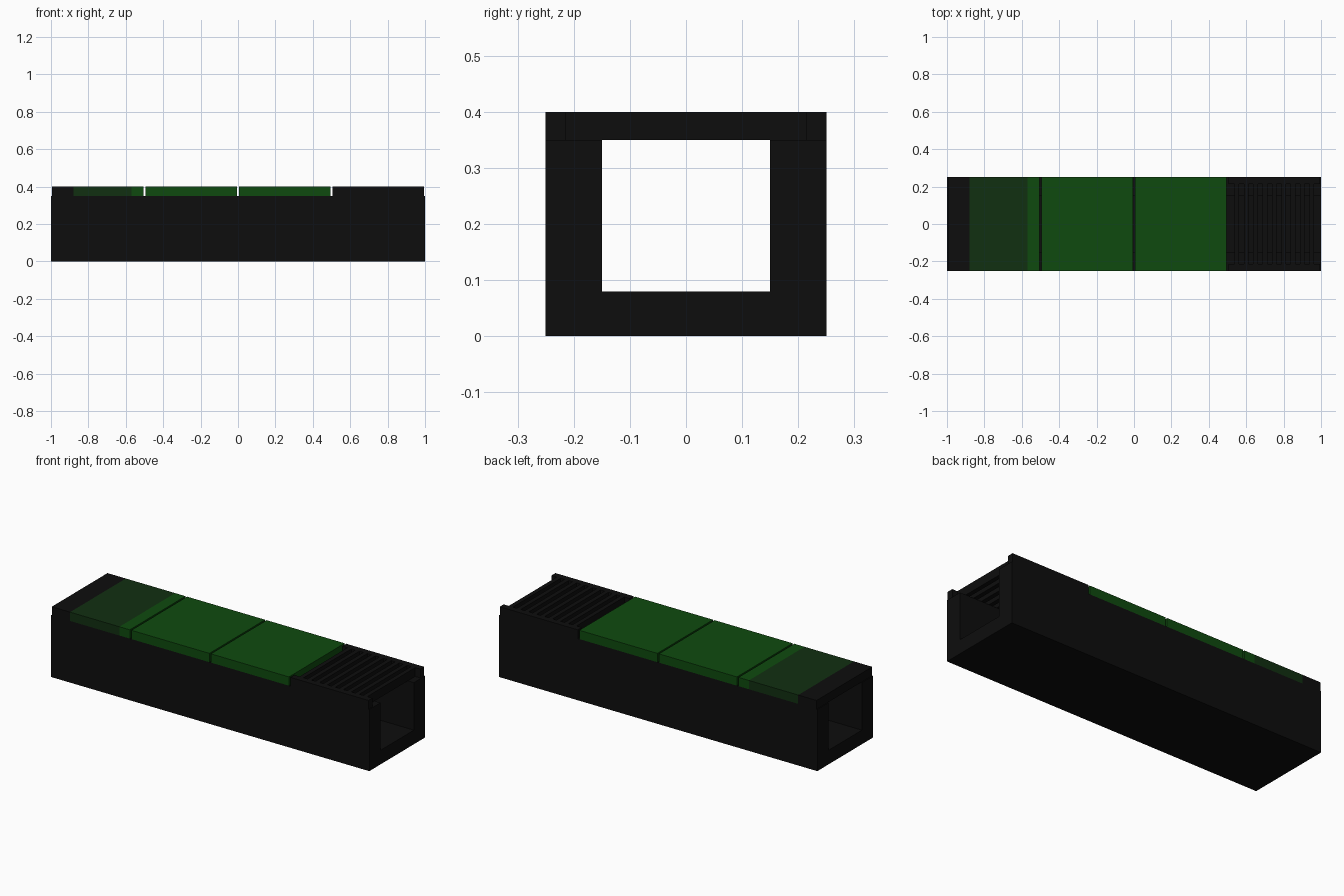
import bpy
import bmesh

if "Cube" in bpy.data.objects:
    bpy.data.objects.remove(bpy.data.objects["Cube"])


def make_material(name, color):
    m = bpy.data.materials.new(name)
    m.diffuse_color = (*color, 1.0)
    m.use_nodes = True
    m.node_tree.nodes["Principled BSDF"].inputs["Base Color"].default_value = m.diffuse_color
    return m


black = make_material("black", (0.0042, 0.0042, 0.0042))
green = make_material("green", (0.0045, 0.068, 0.0045))
dark_green = make_material("dark green", (0.0055, 0.029, 0.0055))


def finish(name, bm, mats):
    bmesh.ops.recalc_face_normals(bm, faces=bm.faces)
    me = bpy.data.meshes.new(name)
    bm.to_mesh(me)
    bm.free()
    for m in mats:
        me.materials.append(m)
    ob = bpy.data.objects.new(name, me)
    bpy.context.collection.objects.link(ob)
    return ob


def add_box(bm, x0, x1, y0, y1, z0, z1):
    verts = bmesh.ops.create_cube(bm, size=1)["verts"]
    for v in verts:
        v.co = (x1 if v.co.x > 0 else x0,
                y1 if v.co.y > 0 else y0,
                z1 if v.co.z > 0 else z0)


# U-shaped channel, open at both ends
profile = [(-0.25, 0), (0.25, 0), (0.25, 0.35), (0.15, 0.35),
           (0.15, 0.08), (-0.15, 0.08), (-0.15, 0.35), (-0.25, 0.35)]
bm = bmesh.new()
face = bm.faces.new([bm.verts.new((-1, y, z)) for y, z in profile])
ext = bmesh.ops.extrude_face_region(bm, geom=[face], use_keep_orig=True)
for g in ext["geom"]:
    if isinstance(g, bmesh.types.BMVert):
        g.co.x = 1
finish("channel_body", bm, [black])

# Solid cover slabs; the end one is cut into colour bands
for i in range(3):
    bm = bmesh.new()
    x0 = -0.995 + 0.5 * i
    add_box(bm, x0, x0 + 0.49, -0.25, 0.25, 0.35, 0.40)
    if i == 0:
        for cut in (-0.88, -0.57):
            bmesh.ops.bisect_plane(bm, geom=bm.verts[:] + bm.edges[:] + bm.faces[:],
                                   plane_co=(cut, 0, 0), plane_no=(1, 0, 0))
        for f in bm.faces:
            x = f.calc_center_median().x
            f.material_index = 2 if x < -0.88 else 1 if x < -0.57 else 0
    finish(f"cover_slab_{i + 1}", bm, [green, dark_green, black])

# Grate cover: two side rails with cross bars between them
bm = bmesh.new()
for s in (-1, 1):
    y0, y1 = sorted((s * 0.25, s * 0.215))
    add_box(bm, 0.505, 0.995, y0, y1, 0.35, 0.40)
for i in range(9):
    x = 0.55 + 0.05 * i
    add_box(bm, x - 0.0125, x + 0.0125, -0.215, 0.215, 0.35, 0.40)
finish("grate_cover", bm, [black])
